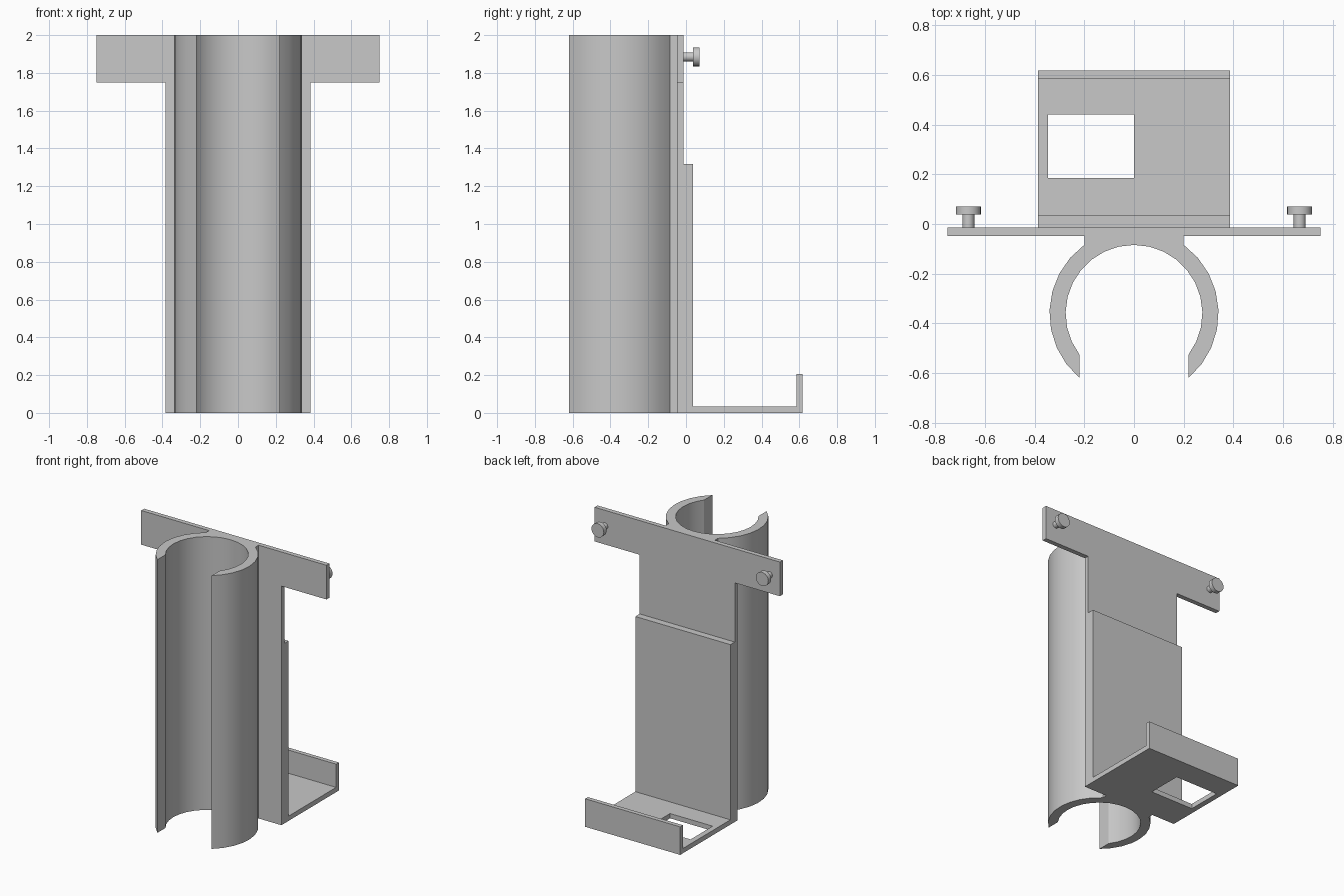
import bpy
import bmesh
from math import acos, asin, cos, sin, pi, radians
from mathutils import Matrix, Vector

cube = bpy.data.objects.get("Cube")
if cube:
    bpy.data.objects.remove(cube, do_unlink=True)

COLOUR = (0.58, 0.58, 0.58, 1)
grey = bpy.data.materials.new("plain grey")
grey.use_nodes = True
grey.diffuse_color = COLOUR
grey.node_tree.nodes["Principled BSDF"].inputs["Base Color"].default_value = COLOUR


def add_prism(name, points, extrude, smooth=False):
    """Extrude a closed planar outline into a solid part."""
    bm = bmesh.new()
    face = bm.faces.new([bm.verts.new(p) for p in points])
    new = bmesh.ops.extrude_face_region(bm, geom=[face])["geom"]
    bmesh.ops.translate(bm, vec=Vector(extrude),
                        verts=[v for v in new if isinstance(v, bmesh.types.BMVert)])
    bmesh.ops.recalc_face_normals(bm, faces=bm.faces)
    return finish(name, bm, smooth)


def finish(name, bm, smooth):
    mesh = bpy.data.meshes.new(name)
    bm.to_mesh(mesh)
    bm.free()
    mesh.materials.append(grey)
    obj = bpy.data.objects.new(name, mesh)
    bpy.context.collection.objects.link(obj)
    if smooth:
        bpy.ops.object.select_all(action="DESELECT")
        obj.select_set(True)
        bpy.context.view_layer.objects.active = obj
        bpy.ops.object.shade_smooth_by_angle(angle=radians(30))
    return obj


def arc(radius, start, end, steps, centre_y):
    angles = [start + (end - start) * i / steps for i in range(steps + 1)]
    return [(radius * cos(a), centre_y + radius * sin(a), 0) for a in angles]


HEIGHT = 2.0
HALF_W = 0.385              # half width of the back plate and tray
FRONT, BACK = -0.048, -0.014  # plate thickness range in y

# Open clip tube with the neck that joins it to the plate
CY, R_OUT, R_IN, GAP, NECK = -0.359, 0.34, 0.275, 0.22, 0.2
out_end, in_end = -acos(GAP / R_OUT), -acos(GAP / R_IN)
neck_angle = pi / 2 - asin(NECK / R_OUT)
right_side = arc(R_OUT, out_end, neck_angle, 8, CY) + [(NECK, FRONT, 0)]
left_side = [(-x, y, z) for x, y, z in reversed(right_side)]
bore = arc(R_IN, pi - in_end, in_end, 20, CY)
add_prism("clip_tube", right_side + left_side + bore, (0, 0, HEIGHT), smooth=True)

# T-shaped mounting plate
ARM, ARM_Z = 0.75, 1.75
half = [(HALF_W, 0), (HALF_W, ARM_Z), (ARM, ARM_Z), (ARM, HEIGHT)]
outline = half + [(-x, z) for x, z in reversed(half)]
add_prism("mounting_plate", [(x, FRONT, z) for x, z in outline], (0, BACK - FRONT, 0))

# Rear panel, tray floor and lip in one folded profile
fold = [(BACK, 0), (0.617, 0), (0.617, 0.205), (0.585, 0.205),
        (0.585, 0.035), (0.036, 0.035), (0.036, 1.317), (BACK, 1.317)]
tray = add_prism("tray_bracket", [(-HALF_W, y, z) for y, z in fold], (2 * HALF_W, 0, 0))

# Rectangular opening in the tray floor
hole = [(-0.345, 0.185), (0, 0.185), (0, 0.44), (-0.345, 0.44)]
cutter = add_prism("tray_hole_cutter", [(x, y, -0.1) for x, y in hole], (0, 0, 0.2))
cutter.hide_render = True
cut = tray.modifiers.new("tray_hole", "BOOLEAN")
cut.operation = "DIFFERENCE"
cut.solver = "EXACT"
cut.object = cutter
bpy.context.view_layer.objects.active = tray
bpy.ops.object.modifier_apply(modifier=cut.name)
bpy.data.objects.remove(cutter, do_unlink=True)

# Headed pegs on the back of both arms
for side, sx in (("left", 1), ("right", -1)):
    bm = bmesh.new()
    for radius, y0, y1 in ((0.024, BACK, 0.038), (0.05, 0.038, 0.071)):
        place = Matrix.Translation((sx * 0.666, (y0 + y1) / 2, 1.885))
        bmesh.ops.create_cone(bm, cap_ends=True, segments=24, radius1=radius,
                              radius2=radius, depth=y1 - y0,
                              matrix=place @ Matrix.Rotation(pi / 2, 4, "X"))
    finish(side + "_peg", bm, True)
